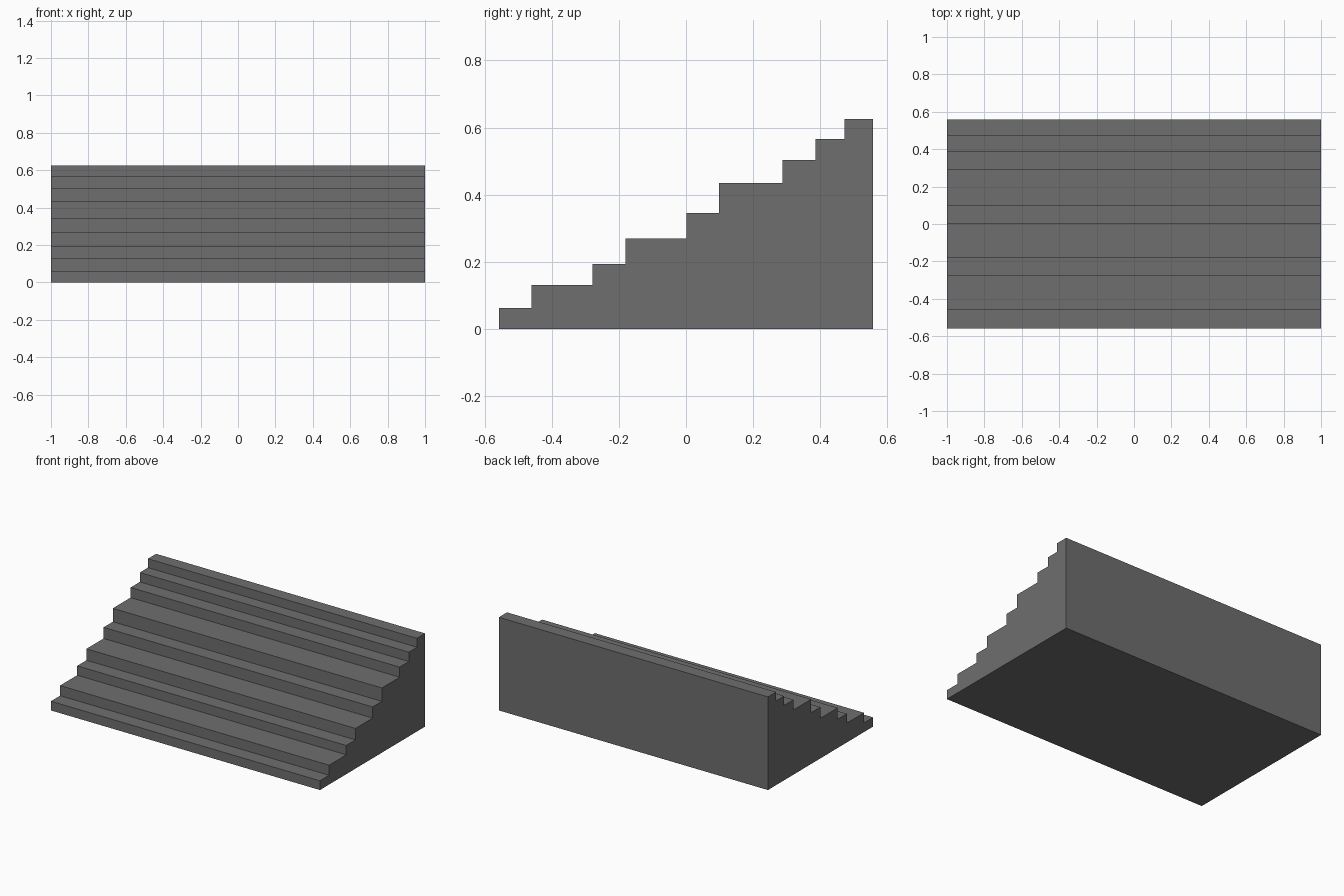
import bpy, bmesh

if "Cube" in bpy.data.objects:
    bpy.data.objects.remove(bpy.data.objects["Cube"])

HALF_WIDTH = 1.0
BACK_Y = 0.558

# Each step: (front edge y, tread height z)
steps = [(-0.558, 0.062), (-0.461, 0.130), (-0.279, 0.193),
         (-0.181, 0.270), (0.001, 0.345), (0.099, 0.435),
         (0.288, 0.503), (0.386, 0.566), (0.472, 0.626)]

# Side profile: rise and run for every step, then down the back
profile = [(steps[0][0], 0.0)]
for i, (y, z) in enumerate(steps):
    next_y = steps[i + 1][0] if i + 1 < len(steps) else BACK_Y
    profile += [(y, z), (next_y, z)]
profile.append((BACK_Y, 0.0))

# Extrude the profile across the full width
bm = bmesh.new()
side = bm.faces.new([bm.verts.new((-HALF_WIDTH, y, z)) for y, z in profile])
result = bmesh.ops.extrude_face_region(bm, geom=[side], use_keep_orig=True)
new_verts = [v for v in result["geom"] if isinstance(v, bmesh.types.BMVert)]
bmesh.ops.translate(bm, verts=new_verts, vec=(2 * HALF_WIDTH, 0, 0))
bmesh.ops.recalc_face_normals(bm, faces=bm.faces)

mesh = bpy.data.meshes.new("staircase")
bm.to_mesh(mesh)
bm.free()
staircase = bpy.data.objects.new("staircase", mesh)
bpy.context.collection.objects.link(staircase)

# Dark grey stone
stone = bpy.data.materials.new("dark_stone")
stone.diffuse_color = (0.157, 0.157, 0.157, 1.0)
stone.use_nodes = True
stone.node_tree.nodes["Principled BSDF"].inputs["Base Color"].default_value = stone.diffuse_color
mesh.materials.append(stone)
